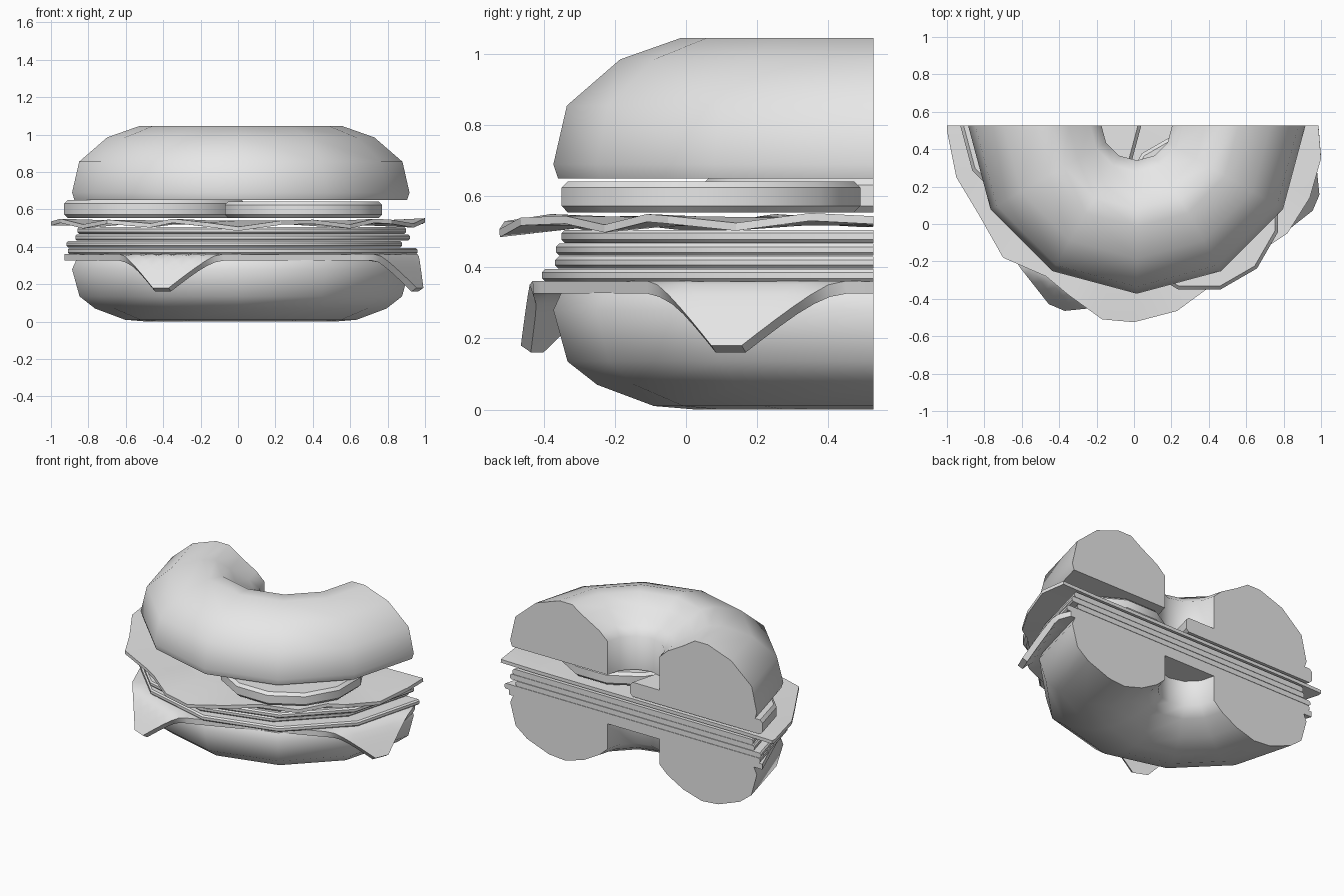
import bpy, bmesh, math
from mathutils import Vector, Matrix

CUT = 0.527  # plane where the sandwich is sliced in half

if "Cube" in bpy.data.objects:
    bpy.data.objects.remove(bpy.data.objects["Cube"], do_unlink=True)

grey = bpy.data.materials.new("plain_grey")
grey.use_nodes = True
colour = (0.8, 0.8, 0.8, 1)
grey.diffuse_color = colour
grey.node_tree.nodes["Principled BSDF"].inputs["Base Color"].default_value = colour


def finish(bm, name, angle):
    """Slice the part at the cut plane, cap it and add it to the scene."""
    bmesh.ops.remove_doubles(bm, verts=bm.verts, dist=1e-5)
    cut = bmesh.ops.bisect_plane(bm, geom=bm.verts[:] + bm.edges[:] + bm.faces[:],
                                 plane_co=(0, CUT, 0), plane_no=(0, 1, 0), clear_outer=True)
    edges = [e for e in cut["geom_cut"] if isinstance(e, bmesh.types.BMEdge)]
    if edges:
        bmesh.ops.holes_fill(bm, edges=edges, sides=0)
    bmesh.ops.recalc_face_normals(bm, faces=bm.faces)
    mesh = bpy.data.meshes.new(name)
    bm.to_mesh(mesh)
    bm.free()
    mesh.materials.append(grey)
    obj = bpy.data.objects.new(name, mesh)
    bpy.context.collection.objects.link(obj)
    bpy.ops.object.select_all(action="DESELECT")
    obj.select_set(True)
    bpy.context.view_layer.objects.active = obj
    bpy.ops.object.shade_smooth_by_angle(angle=math.radians(angle))
    return obj


def lathe(name, profile, cx, cy, closed=False, turn=0, sides=12, angle=40):
    """Revolve an (r, z) profile around a vertical axis."""
    bm = bmesh.new()
    rings = []
    for i in range(sides):
        a = math.tau * i / sides + math.radians(turn)
        rings.append([bm.verts.new((cx + r * math.cos(a), cy + r * math.sin(a), z))
                      for r, z in profile])
    n = len(profile)
    for i in range(sides):
        p, q = rings[i], rings[(i + 1) % sides]
        for j in range(n if closed else n - 1):
            k = (j + 1) % n
            bm.faces.new((p[j], q[j], q[k], p[k]))
    return finish(bm, name, angle)


def disc(name, cx, cy, r, low, high, soft, turn=0):
    """Flat round slice with a softened rim."""
    rim = [(0, low), (r - soft, low), (r, low + soft),
           (r, high - soft), (r - soft, high), (0, high)]
    return lathe(name, rim, cx, cy, turn=turn)


def thicken(bm, depth):
    """Give an upward-facing sheet a solid underside and rim."""
    bm.normal_update()
    tops = bm.faces[:]
    rims = [e.link_loops[0] for e in bm.edges if e.is_boundary]
    rims = [(l.vert, l.link_loop_next.vert) for l in rims]
    under = {v: bm.verts.new(v.co - v.normal * depth) for v in bm.verts[:]}
    for f in tops:
        bm.faces.new([under[v] for v in reversed(f.verts)])
    for a, b in rims:
        bm.faces.new((b, a, under[a], under[b]))


# Ring-shaped bread halves
upper = [(0.19, 0.65), (0.19, 0.87), (0.25, 0.925), (0.365, 0.99), (0.45, 1.045),
         (0.545, 1.045), (0.715, 0.985), (0.865, 0.855), (0.903, 0.69), (0.89, 0.65)]
lower = [(0.19, 0.33), (0.19, 0.16), (0.25, 0.105), (0.365, 0.04), (0.5, 0),
         (0.62, 0.01), (0.78, 0.07), (0.863, 0.135), (0.903, 0.28), (0.88, 0.33)]
lathe("top_bread", upper, 0.015, 0.53, closed=True, angle=58)
lathe("bottom_bread", lower, 0.015, 0.53, closed=True, angle=58)

# Thin stacked slices: centre x, radius, bottom, top
slices = [(0.025, 0.935, 0.36, 0.395), (-0.02, 0.898, 0.397, 0.43),
          (0.025, 0.895, 0.433, 0.467), (0.02, 0.88, 0.469, 0.505)]
for i, (cx, r, low, high) in enumerate(slices):
    disc(f"meat_slice_{i + 1}", cx, 0.53, r, low, high, 0.009)

# Tomato slices, one whole and one cut
disc("tomato_right", 0.35, 0.07, 0.435, 0.555, 0.642, 0.018, turn=15)
disc("tomato_left", -0.445, 0.53, 0.485, 0.555, 0.65, 0.018)

# Wavy leaf
rim = [(-1, 0.6, 0.54), (-1, 0.5, 0.535), (-0.95, 0.25, 0.55), (-0.83, 0.05, 0.52),
       (-0.7, -0.18, 0.545), (-0.47, -0.28, 0.525), (-0.35, -0.38, 0.55),
       (-0.17, -0.51, 0.53), (0, -0.525, 0.507), (0.23, -0.465, 0.54),
       (0.4, -0.34, 0.545), (0.6, -0.23, 0.52), (0.73, -0.11, 0.55),
       (0.82, -0.05, 0.545), (0.94, 0.14, 0.525), (1, 0.35, 0.553), (0.98, 0.6, 0.54)]
bm = bmesh.new()
outer = [bm.verts.new(p) for p in rim]
inner = [bm.verts.new((x * 0.75, 0.6 + (y - 0.6) * 0.75, 0.54)) for x, y, z in rim]
for i in range(len(rim) - 1):
    bm.faces.new((outer[i], outer[i + 1], inner[i + 1], inner[i]))
bm.faces.new(inner)
thicken(bm, 0.022)
finish(bm, "leaf", 10)

# Square cheese sheet with drooping corners
bm = bmesh.new()
bmesh.ops.create_grid(bm, x_segments=28, y_segments=28, size=0.86)
diagonals = [Vector((sx, sy, 0)).normalized() for sx in (-1, 1) for sy in (-1, 1)]
for d in diagonals:
    bmesh.ops.bisect_plane(bm, geom=bm.verts[:] + bm.edges[:] + bm.faces[:],
                           plane_co=d * 1.17, plane_no=d, clear_outer=True)
for v in bm.verts:
    d = max(diagonals, key=v.co.dot)
    t = max(0, v.co.dot(d) - 0.92)
    v.co -= d * t * 0.45
    v.co.z -= 0.93 * t * t / (t + 0.07)
turn = Matrix.Rotation(math.radians(-158), 4, "Z")
bm.transform(Matrix.Translation((0, CUT, 0.362)) @ turn)
thicken(bm, 0.036)
finish(bm, "cheese", 40)
